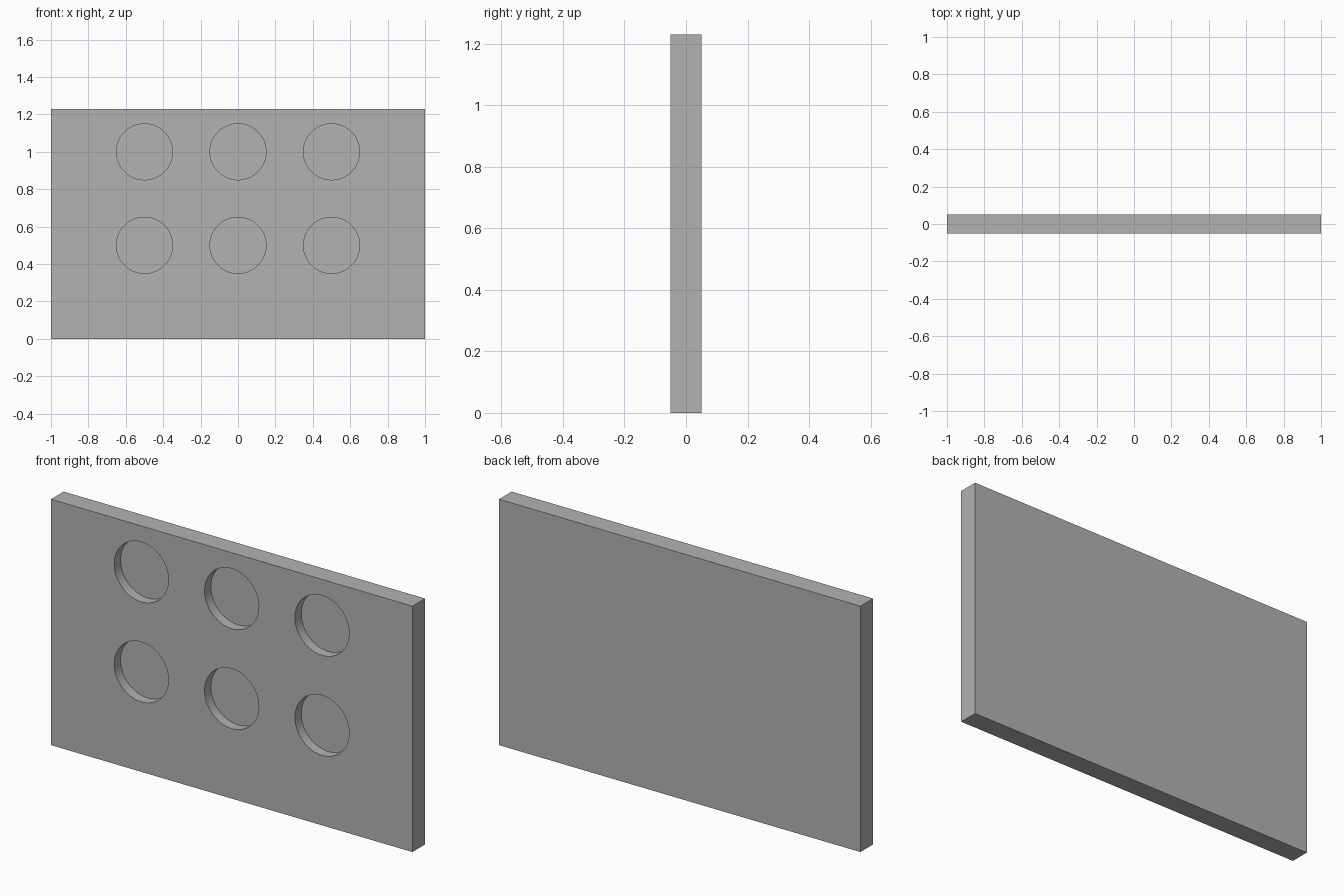
import bpy
import math

WIDTH, DEPTH, HEIGHT = 2.0, 0.10, 1.23
RADIUS, RECESS = 0.15, 0.05

cube = bpy.data.objects.get("Cube")
if cube:
    bpy.data.objects.remove(cube, do_unlink=True)

# Single plain grey for the whole panel
grey = bpy.data.materials.new("plain grey")
grey.use_nodes = True
colour = (0.45, 0.45, 0.45, 1)
grey.diffuse_color = colour
grey.node_tree.nodes["Principled BSDF"].inputs["Base Color"].default_value = colour

# Upright slab
bpy.ops.mesh.primitive_cube_add(size=1, location=(0, 0, HEIGHT / 2))
panel = bpy.context.object
panel.name = "panel"
panel.scale = (WIDTH, DEPTH, HEIGHT)
bpy.ops.object.transform_apply(location=True, rotation=False, scale=True)
panel.data.materials.append(grey)


def cut_recess(x, z):
    """Sink a round blind pocket into the front face."""
    bpy.ops.mesh.primitive_cylinder_add(
        vertices=64, radius=RADIUS, depth=2 * RECESS,
        location=(x, -DEPTH / 2, z), rotation=(math.pi / 2, 0, 0))
    cutter = bpy.context.object
    cutter.name = "recess_cutter"
    cutter.hide_render = True
    cutter.data.materials.append(grey)
    cut = panel.modifiers.new("recess", 'BOOLEAN')
    cut.operation = 'DIFFERENCE'
    cut.solver = 'EXACT'
    cut.object = cutter
    bpy.context.view_layer.objects.active = panel
    bpy.ops.object.modifier_apply(modifier=cut.name)
    bpy.data.objects.remove(cutter, do_unlink=True)


# Two rows of three round recesses
for z in (0.5, 1.0):
    for x in (-0.5, 0, 0.5):
        cut_recess(x, z)

# Smooth pocket walls, crisp rims and corners
bpy.ops.object.select_all(action='DESELECT')
panel.select_set(True)
bpy.context.view_layer.objects.active = panel
bpy.ops.object.shade_smooth_by_angle(angle=math.radians(30))
